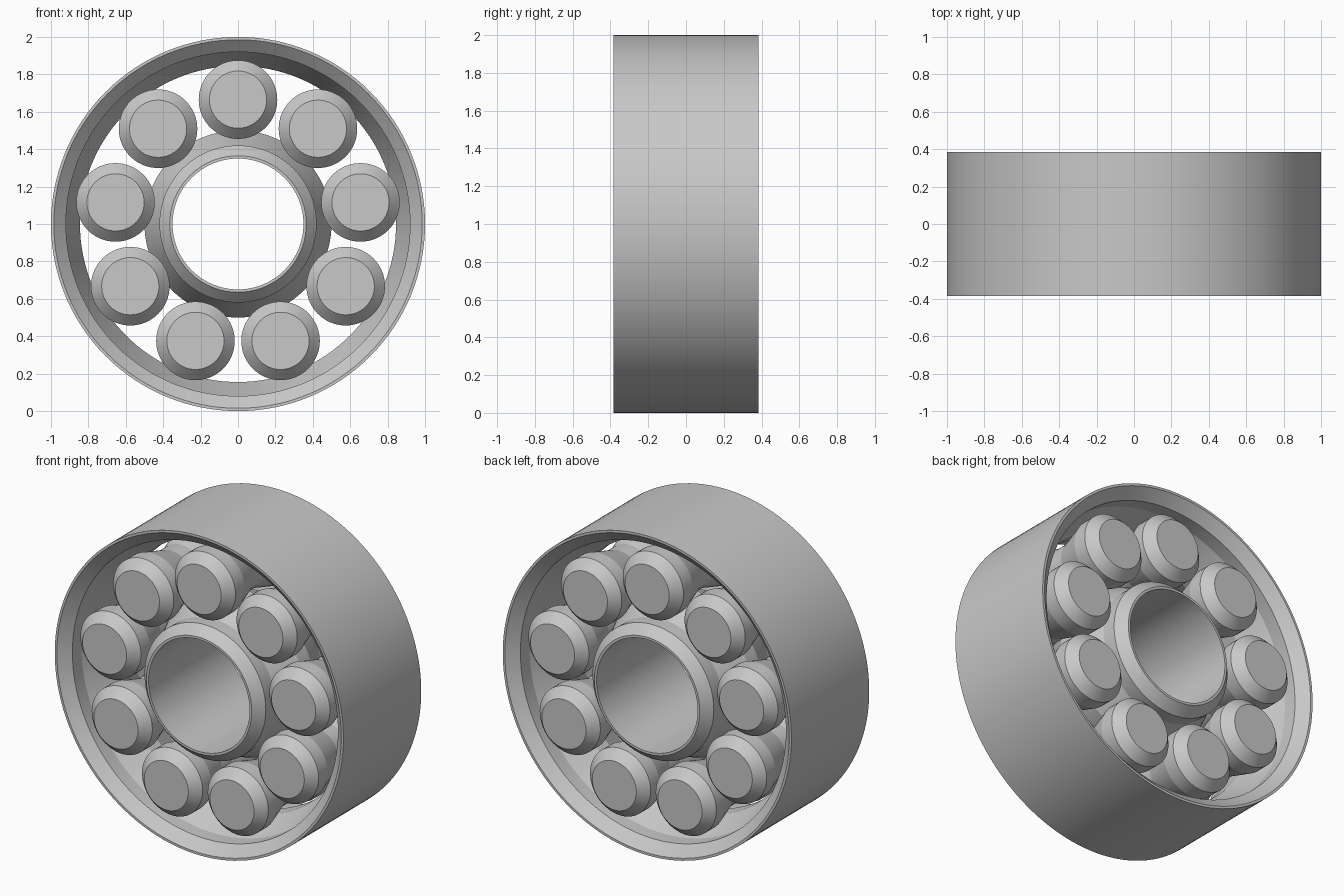
import bpy, math

cube = bpy.data.objects.get("Cube")
if cube:
    bpy.data.objects.remove(cube, do_unlink=True)

steel = bpy.data.materials.new("grey steel")
steel.use_nodes = True
grey = (0.58, 0.58, 0.58, 1)
steel.diffuse_color = grey
steel.node_tree.nodes["Principled BSDF"].inputs["Base Color"].default_value = grey


def lathe(name, profile, steps, centre, closed):
    """Spin (radius, y) points about the y axis; open profiles get end caps."""
    verts, faces = [], []
    n = len(profile)
    for i in range(steps):
        a = 2 * math.pi * i / steps
        verts += [(r * math.cos(a), y, r * math.sin(a)) for r, y in profile]
    for i in range(steps):
        j = (i + 1) % steps
        for k in range(n if closed else n - 1):
            m = (k + 1) % n
            faces.append((i * n + k, i * n + m, j * n + m, j * n + k))
    if not closed:
        faces.append([i * n for i in range(steps)])
        faces.append([i * n + n - 1 for i in reversed(range(steps))])
    mesh = bpy.data.meshes.new(name)
    mesh.from_pydata(verts, [], faces)
    mesh.materials.append(steel)
    obj = bpy.data.objects.new(name, mesh)
    bpy.context.collection.objects.link(obj)
    obj.location = centre
    bpy.ops.object.select_all(action="DESELECT")
    obj.select_set(True)
    bpy.context.view_layer.objects.active = obj
    bpy.ops.object.mode_set(mode="EDIT")
    bpy.ops.mesh.select_all(action="SELECT")
    bpy.ops.mesh.normals_make_consistent(inside=False)
    bpy.ops.object.mode_set(mode="OBJECT")
    bpy.ops.object.shade_smooth_by_angle(angle=math.radians(15))


def mirrored(half):
    """Extend a front-half profile to the back."""
    return half + [(r, -y) for r, y in reversed(half)]


FRONT = -0.385      # front plane of races and rollers
SHOULDER = -0.325   # end of the edge chamfers
TAPER = -0.235      # start of the taper
BAND = -0.05        # start of the centre band
PITCH = 0.665
ROLLERS = 9

# Races: chamfered lip, straight land, then a taper to a raised centre band
lathe("outer_ring", mirrored([(1, FRONT), (0.985, FRONT), (0.92, SHOULDER),
                              (0.92, TAPER), (0.845, BAND)]),
      128, (0, 0, 1), True)
lathe("inner_ring", mirrored([(0.35, FRONT), (0.365, FRONT), (0.42, SHOULDER),
                              (0.42, TAPER), (0.5, BAND)]),
      96, (0, 0, 1), True)

# Waisted rollers evenly spaced between the races
roller = mirrored([(0.153, FRONT), (0.21, SHOULDER), (0.21, TAPER), (0.155, BAND)])
for i in range(ROLLERS):
    a = math.pi / 2 + 2 * math.pi * i / ROLLERS
    lathe(f"roller_{i + 1}", roller, 64,
          (PITCH * math.cos(a), 0, 1 + PITCH * math.sin(a)), False)
